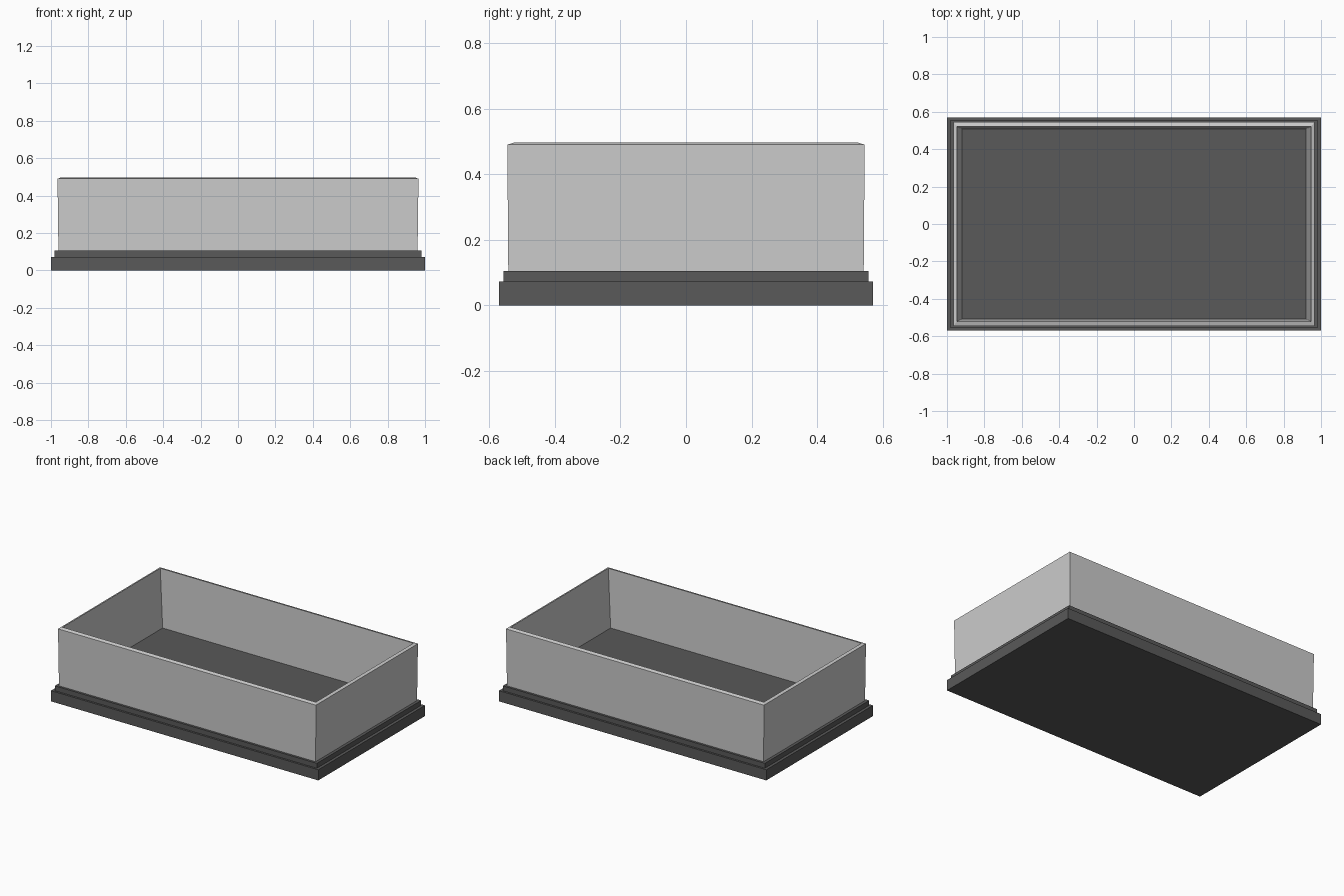
import bpy, bmesh

if "Cube" in bpy.data.objects:
    bpy.data.objects.remove(bpy.data.objects["Cube"])


def loft_rects(name, rings, closed=False):
    """Skin a stack of rectangles given as (half_x, half_y, z)."""
    bm = bmesh.new()
    loops = [[bm.verts.new((sx * hx, sy * hy, z))
              for sx, sy in ((-1, -1), (1, -1), (1, 1), (-1, 1))]
             for hx, hy, z in rings]
    pairs = list(zip(loops, loops[1:]))
    if closed:
        pairs.append((loops[-1], loops[0]))
    else:
        bm.faces.new(loops[0][::-1])
        bm.faces.new(loops[-1])
    for a, b in pairs:
        for i in range(4):
            j = (i + 1) % 4
            bm.faces.new((a[i], a[j], b[j], b[i]))
    bmesh.ops.recalc_face_normals(bm, faces=bm.faces)
    mesh = bpy.data.meshes.new(name)
    bm.to_mesh(mesh)
    bm.free()
    obj = bpy.data.objects.new(name, mesh)
    bpy.context.collection.objects.link(obj)
    return obj


# Dark two-step plinth, whose top is also the tray floor
plinth = loft_rects("stepped_base", [
    (1.0, 0.57, 0.0), (1.0, 0.57, 0.072),
    (0.98, 0.557, 0.072), (0.98, 0.557, 0.105)])
dark = bpy.data.materials.new("dark_grey")
dark.diffuse_color = (0.1, 0.1, 0.1, 1)
dark.use_nodes = True
dark.node_tree.nodes["Principled BSDF"].inputs["Base Color"].default_value = dark.diffuse_color
plinth.data.materials.append(dark)

# Light wall frame: flared outside, sloped rim, tapered inside
loft_rects("wall_frame", [
    (0.96, 0.542, 0.1), (0.965, 0.545, 0.49),
    (0.947, 0.522, 0.497), (0.92, 0.509, 0.1)], closed=True)
